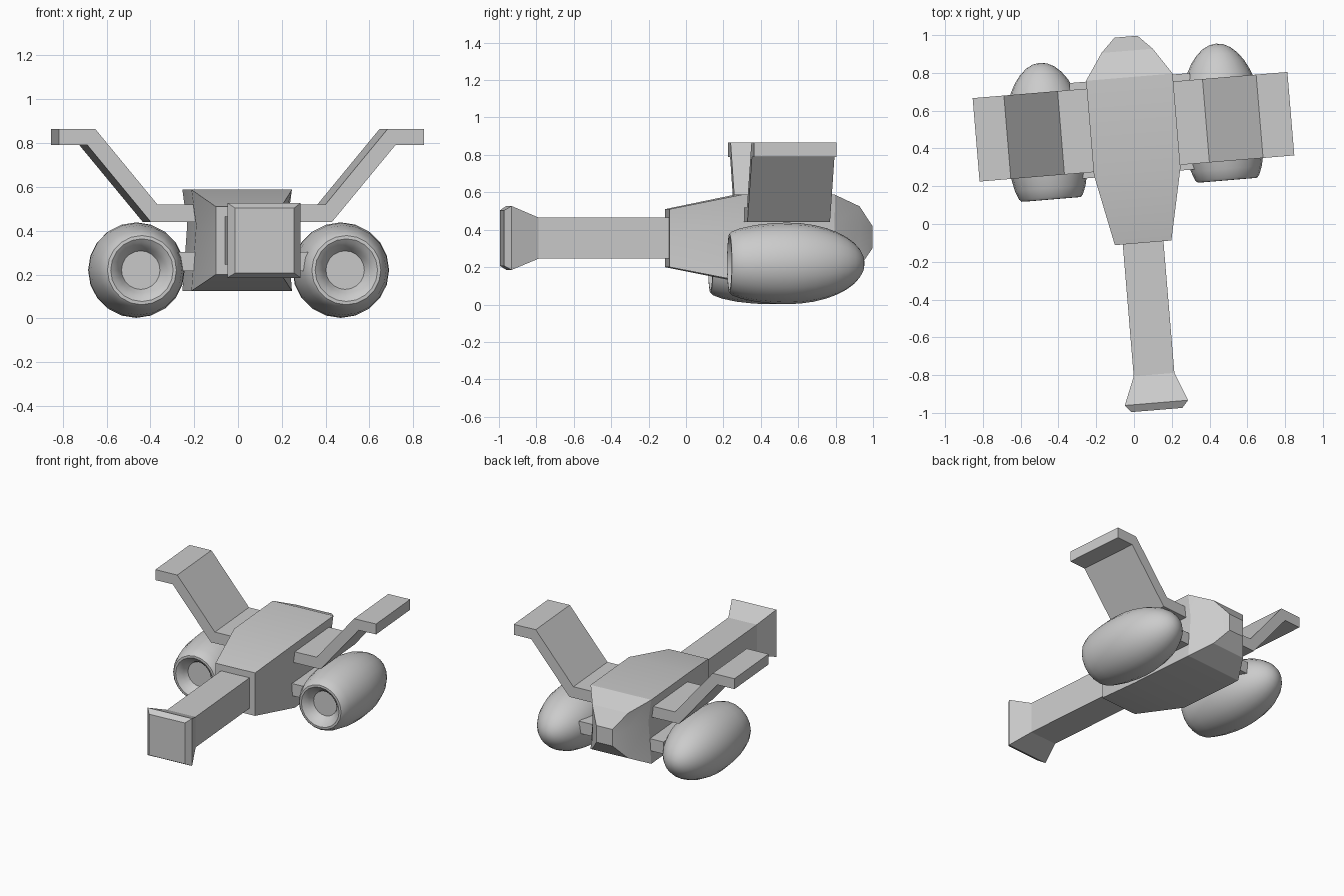
import bpy, bmesh, math
from mathutils import Matrix

if "Cube" in bpy.data.objects:
    bpy.data.objects.remove(bpy.data.objects["Cube"])

# The whole craft is yawed slightly about z
POSE = Matrix.Translation((0.04, 0, 0)) @ Matrix.Rotation(math.radians(4.75), 4, 'Z')


def finish(name, bm, angle=20):
    bmesh.ops.recalc_face_normals(bm, faces=bm.faces)
    me = bpy.data.meshes.new(name)
    bm.to_mesh(me)
    bm.free()
    ob = bpy.data.objects.new(name, me)
    bpy.context.collection.objects.link(ob)
    ob.matrix_world = POSE
    bpy.ops.object.select_all(action='DESELECT')
    bpy.context.view_layer.objects.active = ob
    ob.select_set(True)
    bpy.ops.object.shade_smooth_by_angle(angle=math.radians(angle))
    return ob


def loft(name, rings):
    """Skin a list of equal-length point rings and cap both ends."""
    bm = bmesh.new()
    vs = [[bm.verts.new(p) for p in ring] for ring in rings]
    n = len(vs[0])
    for a, b in zip(vs, vs[1:]):
        for i in range(n):
            j = (i + 1) % n
            bm.faces.new((a[i], a[j], b[j], b[i]))
    bm.faces.new(vs[0])
    bm.faces.new(vs[-1])
    return finish(name, bm)


def extrude_y(name, outline, y0, y1):
    return loft(name, [[(x, y, z) for x, z in outline] for y in (y0, y1)])


# Fuselage: (y, half width, bottom, top, waist half width)
hull = [(-0.10, 0.15, 0.20, 0.51, 0.15), (0.28, 0.23, 0.125, 0.587, 0.208),
        (0.78, 0.23, 0.125, 0.587, 0.208), (0.92, 0.136, 0.20, 0.525, 0.132),
        (0.995, 0.061, 0.30, 0.42, 0.061)]
rings = []
for y, w, b, t, m in hull:
    mid = b + (t - b) * 0.65
    rings.append([(-w, y, b), (w, y, b), (m, y, mid), (w, y, t), (-w, y, t), (-m, y, mid)])
loft("fuselage", rings)

# Front boom with flared end
boom = [(0.0, 0.108, 0.245, 0.465), (-0.80, 0.108, 0.245, 0.465),
        (-0.95, 0.168, 0.185, 0.527), (-0.988, 0.135, 0.207, 0.503)]
loft("front_boom", [[(-w, y, b), (w, y, b), (w, y, t), (-w, y, t)] for y, w, b, t in boom])

# Engine pod profile: (y, radius), intake disc, lip, then long tail
pod = [(0.235, 0.0), (0.235, 0.088), (0.205, 0.105), (0.182, 0.125), (0.169, 0.143),
       (0.170, 0.158), (0.183, 0.170), (0.23, 0.188), (0.31, 0.205), (0.40, 0.215)]
for k in range(10):
    a = math.radians(90) * k / 9
    pod.append((0.48 + 0.415 * math.sin(a), 0.218 * math.cos(a) if k < 9 else 0.0))

wing = [(0.18, 0.44), (0.415, 0.44), (0.705, 0.79), (0.836, 0.79),
        (0.836, 0.865), (0.67, 0.865), (0.385, 0.52), (0.18, 0.52)]
strut = [(0.15, 0.215), (0.32, 0.215), (0.32, 0.302), (0.15, 0.302)]

for side, s in (("left", -1), ("right", 1)):
    # Cranked wing and engine strut
    extrude_y(side + "_wing", [(s * x, z) for x, z in wing], 0.295, 0.738)
    extrude_y(side + "_strut", [(s * x, z) for x, z in strut], 0.265, 0.775)

    # Engine pod, turned about its own axis
    bm = bmesh.new()
    cx, oy = s * 0.469 + 0.003, 0.012 + s * 0.012
    vs = [bm.verts.new((cx + r, y + oy, 0.22)) for y, r in pod]
    es = [bm.edges.new(p) for p in zip(vs, vs[1:])]
    bmesh.ops.spin(bm, geom=vs + es, cent=(cx, 0, 0.22), axis=(0, 1, 0),
                   angle=math.tau, steps=20, use_duplicate=False)
    bmesh.ops.remove_doubles(bm, verts=bm.verts, dist=0.0005)
    finish(side + "_engine_pod", bm, 40)
